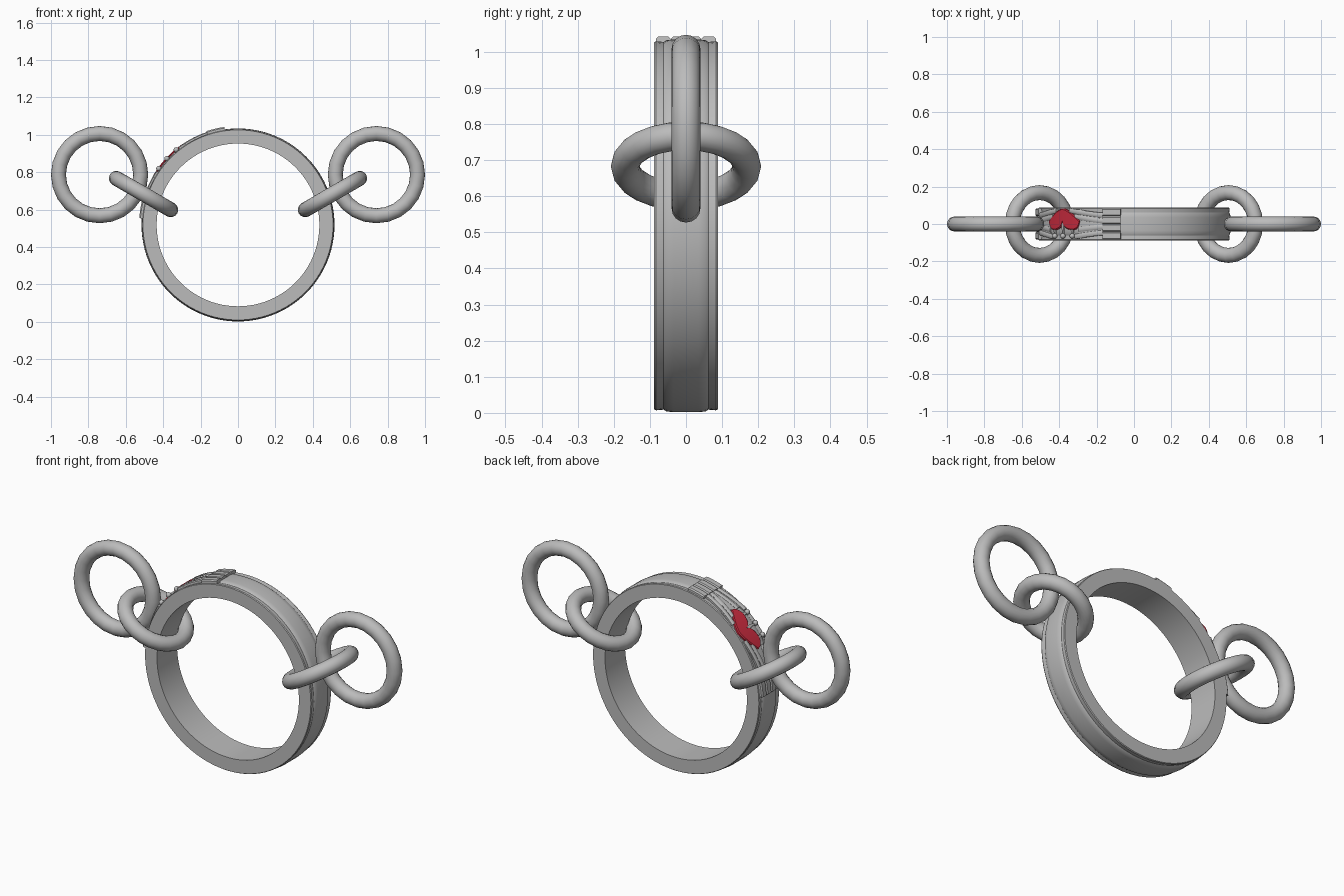
import bpy, bmesh
from math import sin, cos, pi, radians, sqrt

if "Cube" in bpy.data.objects:
    bpy.data.objects.remove(bpy.data.objects["Cube"])

CENTRE_Z = 0.518
BAND_R = 0.516
CREST = radians(47)   # direction of the heart, measured from the top


def material(name, rgb):
    m = bpy.data.materials.new(name)
    m.use_nodes = True
    m.diffuse_color = (*rgb, 1)
    m.node_tree.nodes["Principled BSDF"].inputs["Base Color"].default_value = (*rgb, 1)
    return m


SILVER = material("silver_grey", (0.5, 0.5, 0.5))
RED = material("heart_red", (0.6, 0.025, 0.05))


def smooth(obj, angle):
    bpy.ops.object.select_all(action="DESELECT")
    obj.select_set(True)
    bpy.context.view_layer.objects.active = obj
    bpy.ops.object.shade_smooth_by_angle(angle=radians(angle))


def sweep(name, sections, mat, closed=False, angle=35):
    """Skin a list of cross-sections, capping the ends of an open sweep."""
    bm = bmesh.new()
    rows = [[bm.verts.new(p) for p in sec] for sec in sections]
    n = len(rows[0])
    pairs = list(zip(rows, rows[1:])) + ([(rows[-1], rows[0])] if closed else [])
    for a, b in pairs:
        for i in range(n):
            j = (i + 1) % n
            bm.faces.new((a[i], a[j], b[j], b[i]))
    if not closed:
        bm.faces.new(rows[0])
        bm.faces.new(rows[-1])
    bmesh.ops.recalc_face_normals(bm, faces=bm.faces)
    mesh = bpy.data.meshes.new(name)
    bm.to_mesh(mesh)
    bm.free()
    mesh.materials.append(mat)
    obj = bpy.data.objects.new(name, mesh)
    bpy.context.collection.objects.link(obj)
    smooth(obj, angle)
    return obj


def on_band(s, y, h):
    """Point at arc distance s from the crest, across y, height h above the band."""
    a = CREST - s / BAND_R
    r = BAND_R + h
    return (-sin(a) * r, y, CENTRE_Z + cos(a) * r)


def relief(name, s0, s1, low, high, height, mat=SILVER, steps=8, bevel=0.006):
    """Raised strip between the edge curves low(s) and high(s)."""
    sections = []
    for i in range(steps + 1):
        s = s0 + (s1 - s0) * i / steps
        lo, hi = low(s), high(s)
        b = min(bevel, (hi - lo) * 0.3)
        sections.append([on_band(s, lo, -0.015), on_band(s, lo, height * 0.5),
                         on_band(s, lo + b, height), on_band(s, hi - b, height),
                         on_band(s, hi, height * 0.5), on_band(s, hi, -0.015)])
    return sweep(name, sections, mat)


# Band: stepped profile spun round the y axis
half = [(0.435, 0.088), (0.508, 0.088), (0.511, 0.083), (0.509, 0.062),
        (0.514, 0.054), (BAND_R, 0.035)]
profile = half + [(r, -y) for r, y in reversed(half)]
spin = [2 * pi * i / 96 for i in range(96)]
sweep("ring_band", [[(r * sin(a), y, CENTRE_Z + r * cos(a)) for r, y in profile]
                    for a in spin], SILVER, closed=True, angle=30)


# Chain links on both sides
def link(name, x, z, major, rotation):
    bpy.ops.mesh.primitive_torus_add(location=(x, 0, z), rotation=rotation,
                                     major_radius=major, minor_radius=0.04,
                                     major_segments=24, minor_segments=16)
    obj = bpy.context.object
    obj.name = name
    obj.data.materials.append(SILVER)
    smooth(obj, 50)


for side, sign in (("left", 1), ("right", -1)):
    link(side + "_inner_link", sign * 0.505, 0.683, 0.168, (0, -sign * radians(30), 0))
    link(side + "_outer_link", sign * 0.74, 0.787, 0.22, (pi / 2, 0, 0))

# Heart
HALF = 0.118


def heart_low(s):
    t = abs(s) / HALF
    u = (t - 0.6) / (0.4 if t > 0.6 else 0.6)
    return 0.012 - 0.045 * sqrt(max(0, 1 - u * u))


def heart_high(s):
    return 0.084 - 0.066 * (abs(s) / HALF) ** 1.5


relief("heart", -HALF, HALF, heart_low, heart_high, 0.009, RED, 36)

# Cuffs and hands, mirrored about the heart
for name, m in (("upper", 1), ("lower", -1)):
    for k in range(4):
        y = (k - 1.5) * 0.042
        relief(f"{name}_cuff_strip_{k}", m * 0.255, m * 0.352,
               lambda s: y - 0.0205, lambda s: y + 0.0205, 0.013)
        # Finger bending from the cuff towards the heart
        start = (k - 1.5) * 0.031
        end = (-0.068, -0.03, 0.04, 0.072)[k]
        tip = (0.085, 0.11, 0.085, 0.05)[k]

        def middle(s):
            f = (0.258 - abs(s)) / (0.258 - tip)
            return start + (end - start) * f ** 1.2

        relief(f"{name}_finger_{k}", m * 0.257, m * tip,
               lambda s: middle(s) - 0.013, lambda s: middle(s) + 0.013, 0.008)
    # Palm plate under the fingers
    relief(name + "_palm", m * 0.257, m * 0.11,
           lambda s: -0.05 - 0.2 * (0.257 - abs(s)),
           lambda s: 0.05 + 0.2 * (0.257 - abs(s)), 0.003)

# Crown: three tapering points tipped with beads
for k, s0 in enumerate((-0.068, 0, 0.068)):
    base_y = -0.024 if s0 else 0.006
    spike = [(base_y, 0.016, 0.007), (-0.06, 0.005, 0.006)]
    sweep(f"crown_point_{k}", [[on_band(s0 - w, y, -0.01), on_band(s0 - w * 0.6, y, h),
                                on_band(s0 + w * 0.6, y, h), on_band(s0 + w, y, -0.01)]
                               for y, w, h in spike], SILVER)
    bpy.ops.mesh.primitive_uv_sphere_add(segments=16, ring_count=10, radius=0.014,
                                         location=on_band(s0, -0.064, 0.004))
    bead = bpy.context.object
    bead.name = f"crown_bead_{k}"
    bead.data.materials.append(SILVER)
    smooth(bead, 50)
